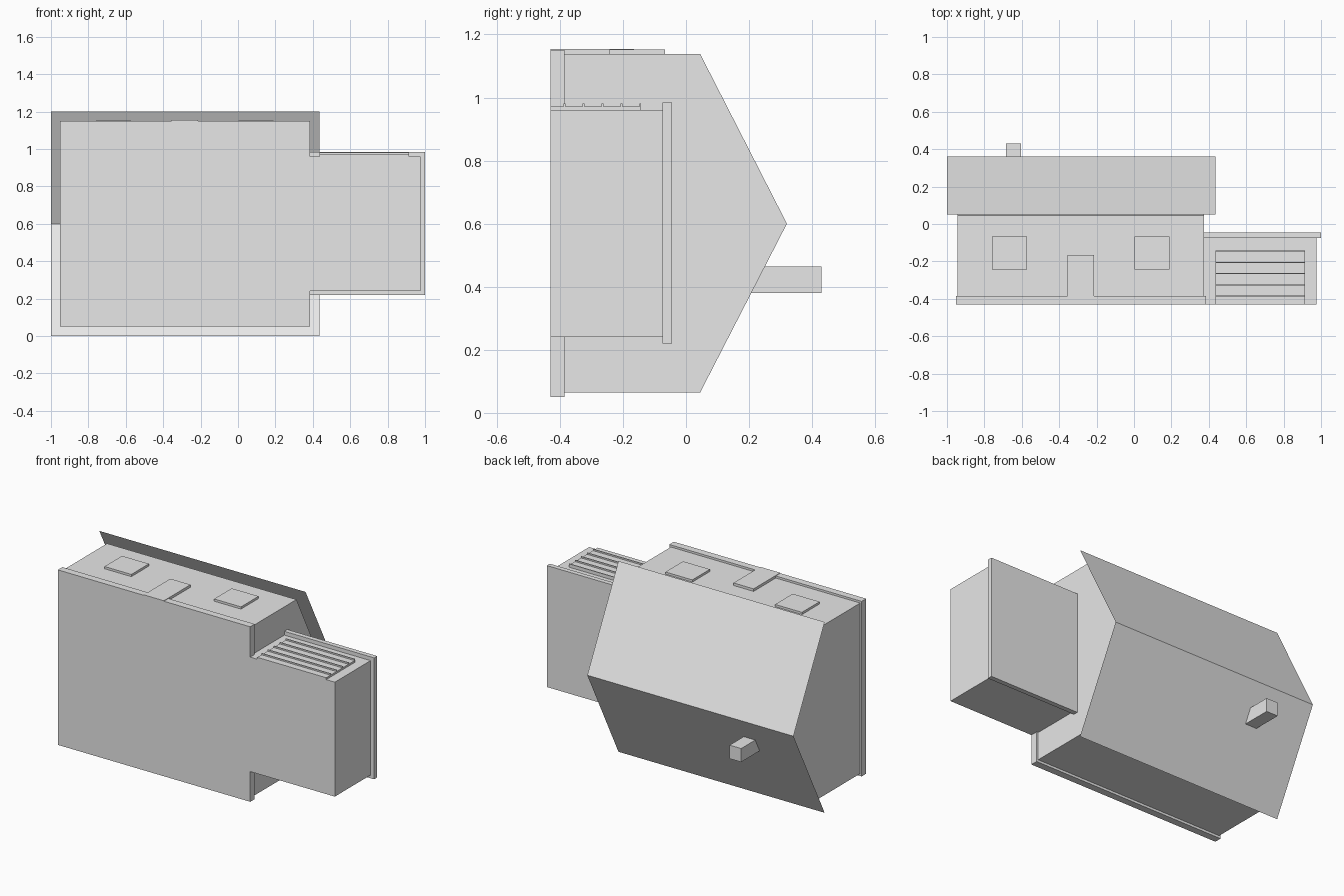
import bpy, bmesh

cube = bpy.data.objects.get("Cube")
if cube:
    bpy.data.objects.remove(cube, do_unlink=True)

# Single flat colour
grey = bpy.data.materials.new("light_grey")
grey.use_nodes = True
grey.diffuse_color = (0.8, 0.8, 0.8, 1)
grey.node_tree.nodes["Principled BSDF"].inputs["Base Color"].default_value = (0.8, 0.8, 0.8, 1)


def extrude_x(name, profile, x0, x1, closed=True):
    """Sweep a (y, z) profile along x; an open profile gives a thin sheet."""
    bm = bmesh.new()
    near = [bm.verts.new((x0, y, z)) for y, z in profile]
    far = [bm.verts.new((x1, y, z)) for y, z in profile]
    n = len(profile)
    for i in range(n if closed else n - 1):
        j = (i + 1) % n
        bm.faces.new((near[i], near[j], far[j], far[i]))
    if closed:
        bm.faces.new(near)
        bm.faces.new(far)
    bmesh.ops.recalc_face_normals(bm, faces=bm.faces)
    # An open sheet shows its outer side away from the house
    if not closed and sum(f.normal.y for f in bm.faces) < 0:
        bmesh.ops.reverse_faces(bm, faces=bm.faces)
    mesh = bpy.data.meshes.new(name)
    bm.to_mesh(mesh)
    bm.free()
    mesh.materials.append(grey)
    obj = bpy.data.objects.new(name, mesh)
    bpy.context.collection.objects.link(obj)
    return obj


def box(name, x, y, z):
    return extrude_x(name, [(y[0], z[0]), (y[1], z[0]), (y[1], z[1]), (y[0], z[1])], *x)


# Main house: lies on its back, ridge towards +y, door side towards +z
extrude_x("house_body", [(-0.42, 0.065), (0.045, 0.065), (0.32, 0.6),
                         (0.045, 1.138), (-0.42, 1.138)], -0.943, 0.375)
box("foundation", (-0.953, 0.386), (-0.43, -0.385), (0.05, 1.151))
extrude_x("roof", [(0.05, 0), (0.36, 0.6), (0.05, 1.2)], -1, 0.435, closed=False)
box("chimney", (-0.685, -0.605), (0.19, 0.43), (0.38, 0.465))

# Door and windows
box("front_door", (-0.355, -0.215), (-0.43, -0.165), (1.1, 1.154))
for side, x in (("right", -0.76), ("left", 0.003)):
    box(side + "_window", (x, x + 0.187), (-0.242, -0.067), (1.13, 1.152))

# Garage with flat roof and ribbed door
box("garage_body", (0.36, 0.975), (-0.43, -0.06), (0.24, 0.96))
box("garage_roof", (0.372, 1), (-0.075, -0.045), (0.22, 0.984))
box("garage_door", (0.435, 0.915), (-0.43, -0.142), (0.95, 0.972))
for i in range(5):
    y = -0.385 + 0.06 * i
    box(f"garage_door_rib_{i + 1}", (0.435, 0.915), (y - 0.003, y + 0.003), (0.96, 0.981))
